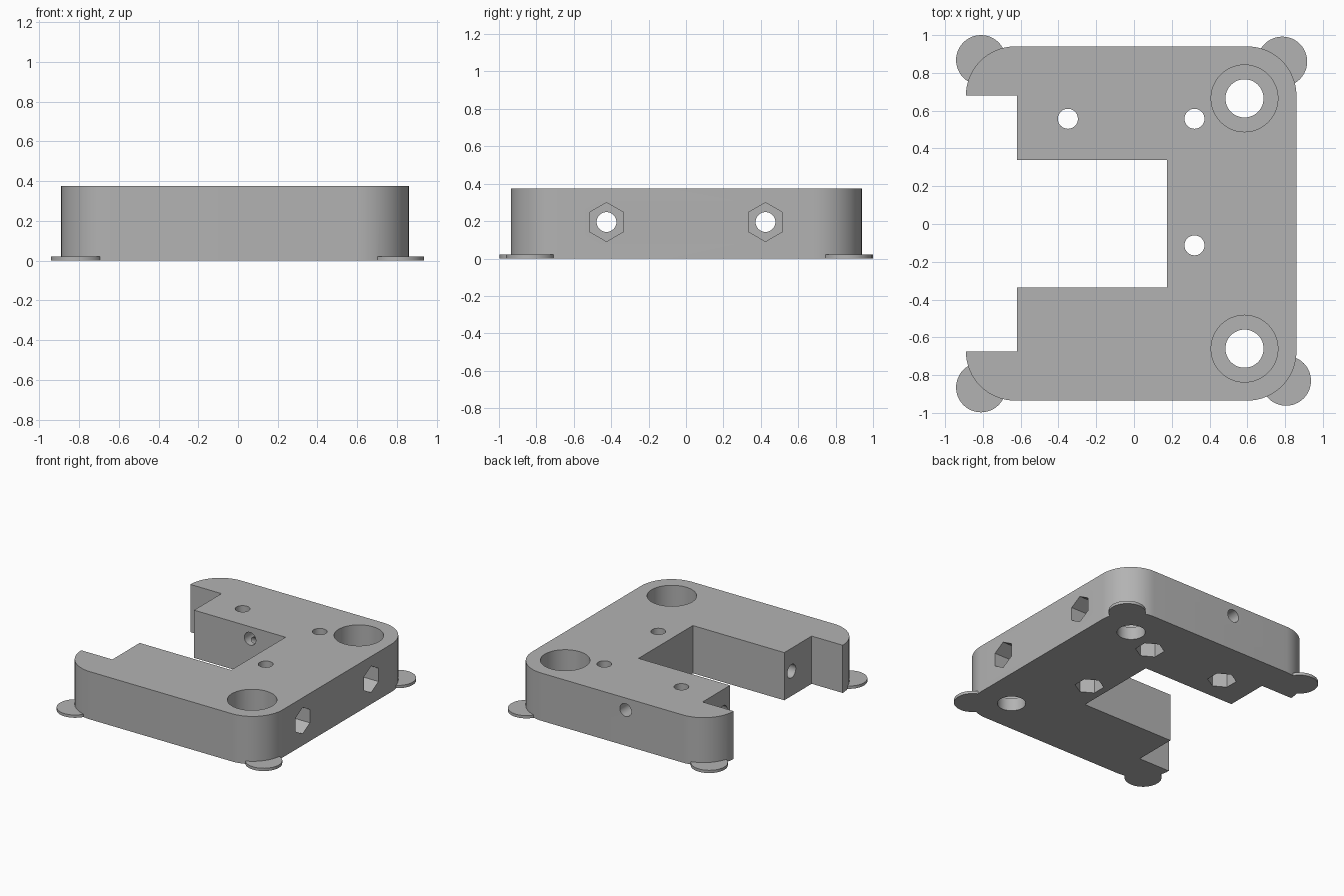
import bpy, bmesh, math
from mathutils import Matrix, Vector

cube = bpy.data.objects.get("Cube")
if cube:
    bpy.data.objects.remove(cube, do_unlink=True)

HEIGHT = 0.375
LEFT, RIGHT, FRONT, BACK = -0.89, 0.86, -0.935, 0.94
RADIUS = 0.26

grey = bpy.data.materials.new("plain grey")
grey.use_nodes = True
colour = (0.45, 0.45, 0.45, 1)
grey.diffuse_color = colour
grey.node_tree.nodes["Principled BSDF"].inputs["Base Color"].default_value = colour


def prism(name, outline, z0, z1, matrix=Matrix()):
    """Extrude a 2D outline along z, then place it with a matrix."""
    bm = bmesh.new()
    face = bm.faces.new([bm.verts.new((x, y, z0)) for x, y in outline])
    top = bmesh.ops.extrude_face_region(bm, geom=[face])["geom"]
    moved = [v for v in top if isinstance(v, bmesh.types.BMVert)]
    bmesh.ops.translate(bm, verts=moved, vec=(0, 0, z1 - z0))
    bmesh.ops.recalc_face_normals(bm, faces=bm.faces)
    bm.transform(matrix)
    mesh = bpy.data.meshes.new(name)
    bm.to_mesh(mesh)
    bm.free()
    mesh.materials.append(grey)
    obj = bpy.data.objects.new(name, mesh)
    bpy.context.collection.objects.link(obj)
    return obj


def arc(x, y, r, start, end, steps):
    angles = [math.radians(start + (end - start) * i / steps) for i in range(steps + 1)]
    return [(x + r * math.cos(a), y + r * math.sin(a)) for a in angles]


def circle(x, y, r, steps=48):
    return arc(x, y, r, 0, 360, steps)[:-1]


def hexagon(x, y, r=0.104):
    return arc(x, y, r, 30, 390, 6)[:-1]


def combine(target, tool, operation):
    mod = target.modifiers.new(tool.name, "BOOLEAN")
    mod.operation, mod.solver, mod.object = operation, "EXACT", tool
    bpy.context.view_layer.objects.active = target
    bpy.ops.object.modifier_apply(modifier=mod.name)
    bpy.data.objects.remove(tool, do_unlink=True)


# C-shaped body with rounded outer corners and stepped arm ends
outline = []
for x, y, start in ((LEFT + RADIUS, FRONT + RADIUS, 180), (RIGHT - RADIUS, FRONT + RADIUS, 270),
                    (RIGHT - RADIUS, BACK - RADIUS, 0), (LEFT + RADIUS, BACK - RADIUS, 90)):
    outline += arc(x, y, RADIUS, start, start + 90, 16)
outline += [(-0.62, BACK - RADIUS), (-0.62, 0.34), (0.175, 0.34),
            (0.175, -0.335), (-0.62, -0.335), (-0.62, FRONT + RADIUS)]
body = prism("bracket_body", outline, 0, HEIGHT)

# Thin corner pads
for x, y in ((-0.81, 0.868), (0.785, 0.86), (0.805, -0.83), (-0.81, -0.865)):
    combine(body, prism("corner_pad", circle(x, y, 0.132), 0, 0.022), "UNION")

# Counterbored mounting holes
for y in (0.665, -0.66):
    combine(body, prism("mount_hole", circle(0.585, y, 0.101), -0.1, 1), "DIFFERENCE")
    combine(body, prism("counterbore", circle(0.585, y, 0.177), 0.1, 1), "DIFFERENCE")

# Vertical screw holes with nut pockets underneath
for x, y in ((-0.35, 0.557), (0.32, 0.557), (0.32, -0.113)):
    combine(body, prism("screw_hole", circle(x, y, 0.053, 32), -0.1, 1), "DIFFERENCE")
    combine(body, prism("nut_pocket", hexagon(x, y), -0.1, 0.12), "DIFFERENCE")

# Long bores through both arms with nut pockets on the side
along_x = Matrix(((0, 0, 1, 0), (1, 0, 0, 0), (0, 1, 0, 0), (0, 0, 0, 1)))
for y in (-0.425, 0.425):
    combine(body, prism("arm_bore", circle(y, 0.195, 0.053, 32), -1.2, 1.2, along_x), "DIFFERENCE")
    combine(body, prism("side_pocket", hexagon(y, 0.195), RIGHT - 0.17, 1.2, along_x), "DIFFERENCE")

# Cross hole through the back arm
along_y = Matrix.Rotation(math.radians(90), 4, "X")
combine(body, prism("cross_hole", circle(-0.133, 0.28, 0.05, 32), -1.2, -0.1, along_y), "DIFFERENCE")

bpy.ops.object.select_all(action="DESELECT")
body.select_set(True)
bpy.context.view_layer.objects.active = body
bpy.ops.object.shade_smooth_by_angle(angle=math.radians(30))
